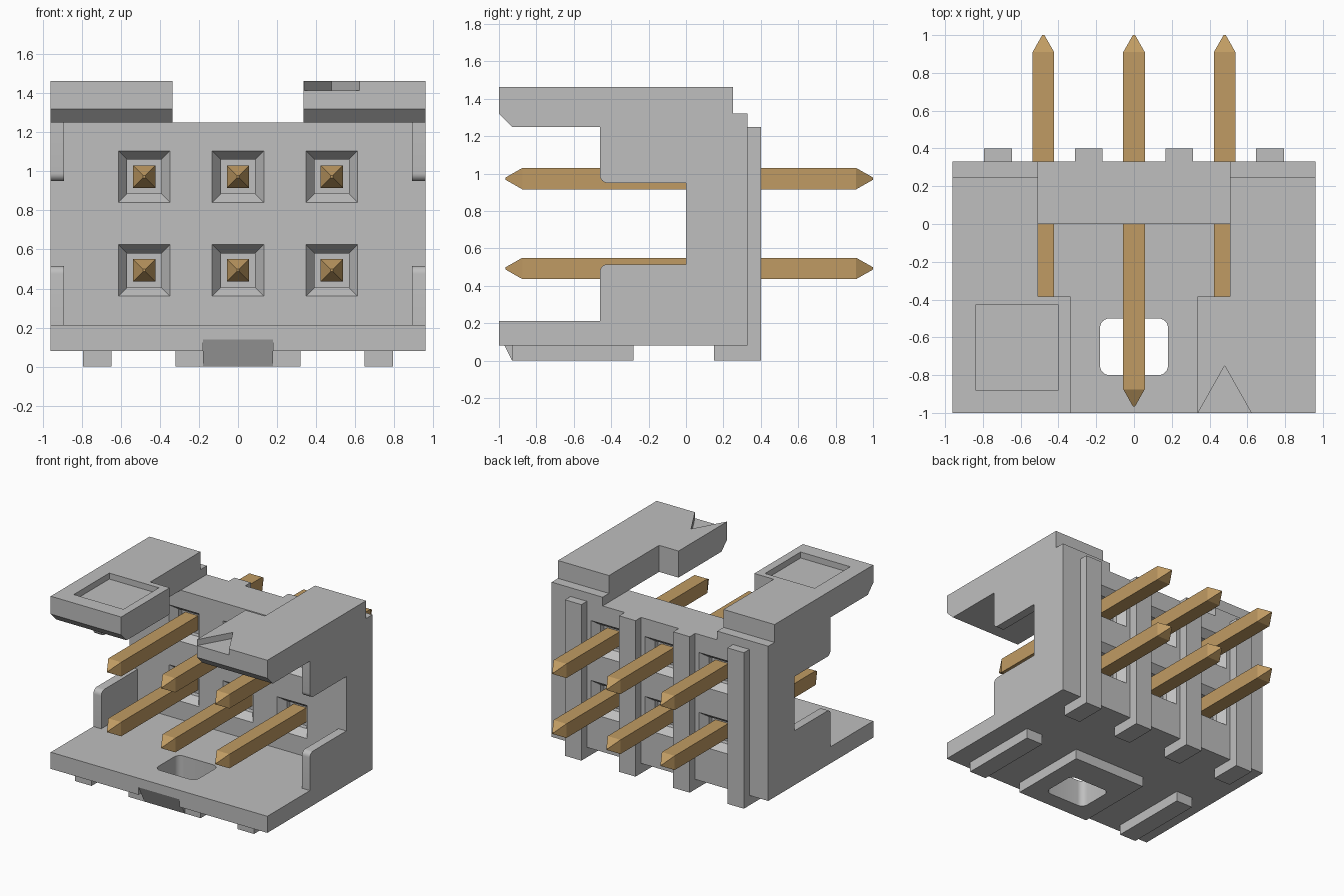
import bpy, bmesh, math
from mathutils import Vector

if "Cube" in bpy.data.objects:
    bpy.data.objects.remove(bpy.data.objects["Cube"], do_unlink=True)


def material(name, rgb):
    m = bpy.data.materials.new(name)
    m.use_nodes = True
    m.diffuse_color = (*rgb, 1)
    b = next(n for n in m.node_tree.nodes if n.type == 'BSDF_PRINCIPLED')
    b.inputs["Base Color"].default_value = (*rgb, 1)
    b.inputs["Roughness"].default_value = 0.6
    return m


GREY = material("grey plastic", (0.52, 0.52, 0.52))
GOLD = material("gold metal", (0.53, 0.33, 0.125))


def finish(name, bm, mat):
    bmesh.ops.recalc_face_normals(bm, faces=bm.faces)
    me = bpy.data.meshes.new(name)
    bm.to_mesh(me)
    bm.free()
    me.materials.append(mat)
    ob = bpy.data.objects.new(name, me)
    bpy.context.collection.objects.link(ob)
    return ob


def loft(name, rings, mat=GREY):
    """Closed solid through rings with equal point counts."""
    bm = bmesh.new()
    vs = [[bm.verts.new(p) for p in r] for r in rings]
    n = len(vs[0])
    for a, b in zip(vs, vs[1:]):
        for i in range(n):
            j = (i + 1) % n
            bm.faces.new((a[i], a[j], b[j], b[i]))
    bm.faces.new(vs[0])
    bm.faces.new(vs[-1])
    return finish(name, bm, mat)


def prism_x(name, yz, x0, x1):
    return loft(name, [[(x, y, z) for y, z in yz] for x in (x0, x1)])


def prism_z(name, xy, z0, z1):
    return loft(name, [[(x, y, z) for x, y in xy] for z in (z0, z1)])


def box(name, x0, x1, y0, y1, z0, z1):
    return prism_z(name, [(x0, y0), (x1, y0), (x1, y1), (x0, y1)], z0, z1)


def square_y(x, z, sections, name, mat=GREY):
    """Square bar along y from (y, half width) sections."""
    return loft(name, [[(x + a * h, y, z + b * h) for a, b in
                        ((-1, -1), (1, -1), (1, 1), (-1, 1))] for y, h in sections], mat)


def arc(cx, cy, r, a0, a1, n=6):
    return [(cx + r * math.cos(math.radians(a0 + (a1 - a0) * i / n)),
             cy + r * math.sin(math.radians(a0 + (a1 - a0) * i / n))) for i in range(n + 1)]


def cut(target, cutter):
    mod = target.modifiers.new("cut", 'BOOLEAN')
    mod.operation, mod.solver, mod.object = 'DIFFERENCE', 'EXACT', cutter
    bpy.context.view_layer.objects.active = target
    bpy.ops.object.modifier_apply(modifier=mod.name)
    bpy.data.objects.remove(cutter, do_unlink=True)


PIN_X, PIN_Z = (-0.48, 0, 0.48), (0.493, 0.973)

# Back wall with a funnel pocket on both sides of every pin
wall = box("back_wall", -0.96, 0.96, 0, 0.33, 0.08, 1.25)
for x in PIN_X:
    for z in PIN_Z:
        cut(wall, square_y(x, z, [(-0.02, 0.1475), (0.06, 0.0875), (0.1, 0.0875)], "cutter"))
        cut(wall, square_y(x, z, [(0.35, 0.1475), (0.27, 0.0875), (0.23, 0.0875)], "cutter"))

# Floor with a ramped notch in its front edge, and the wide foot under it
floor = box("floor", -0.96, 0.96, -1, 0, 0.08, 0.213)
cut(floor, prism_x("cutter", [(-1.01, 0.16), (-0.92, -0.02), (-1.01, -0.02)], -0.18, 0.18))
middle_foot = box("middle_foot", -0.32, 0.32, -0.93, -0.28, 0, 0.08)
prism_x("foot_ramp", [(-0.97, 0.08), (-0.93, 0), (-0.93, 0.08)], -0.18, 0.18)

# Rounded window through the floor and the foot
r = 0.05
window = (arc(0.18 - r, -0.5 - r, r, 0, 90) + arc(-0.18 + r, -0.5 - r, r, 90, 180)
          + arc(-0.18 + r, -0.8 + r, r, 180, 270) + arc(0.18 - r, -0.8 + r, r, 270, 360))
for part in (floor, middle_foot):
    cut(part, prism_z("cutter", window, -0.1, 0.4))

# Back ribs that turn under the wall as feet
for i, x in enumerate((-0.72, -0.24, 0.24, 0.72)):
    prism_x(f"back_rib_{i + 1}", [(0.15, 0), (0.40, 0), (0.40, 1.25), (0.33, 1.25),
                                  (0.33, 0.08), (0.15, 0.08)], x - 0.073, x + 0.073)

# Mirrored sides: feet, cheeks and roof arms
ROOF = [(-1, 1.463), (-1, 1.32), (-0.93, 1.25), (0.33, 1.25),
        (0.33, 1.32), (0.25, 1.32), (0.25, 1.463)]
roofs = {}
for side, s in (("left", 1), ("right", -1)):
    box(f"{side}_front_foot", s * 0.647, s * 0.793, -0.93, -0.28, 0, 0.08)
    prism_x(f"{side}_lower_cheek", [(-0.46, 0.213), (0, 0.213), (0, 0.515)]
            + arc(-0.42, 0.475, 0.04, 90, 180), s * 0.89, s * 0.96)
    prism_x(f"{side}_upper_cheek", [(-0.46, 1.25), (0, 1.25), (0, 0.95)]
            + arc(-0.42, 0.99, 0.04, 270, 180), s * 0.89, s * 0.96)
    roofs[side] = prism_x(f"{side}_roof_arm", ROOF, s * 0.336, s * 0.96)
    cut(roofs[side], box("cutter", s * 0.2, s * 0.508, -0.385, 0.5, 1.1, 1.6))

# Arrow notch on the left arm, square recess on the right arm
cut(roofs["left"], prism_z("cutter", [(0.48, -0.75), (0.3276, -1.02), (0.6324, -1.02)], 1.415, 1.6))
cut(roofs["right"], box("cutter", -0.84, -0.40, -0.88, -0.43, 1.415, 1.6))

# Contact pins with pointed ends
for row, z in zip(("lower", "upper"), PIN_Z):
    for col, x in zip(("right", "middle", "left"), PIN_X):
        square_y(x, z, [(-0.965, 0.006), (-0.875, 0.057), (0.91, 0.057), (1, 0.006)],
                 f"{row}_{col}_pin", GOLD)

# Smooth only the rounded corners
for ob in bpy.context.scene.objects:
    ob.select_set(ob.type == 'MESH' and ("cheek" in ob.name or ob in (floor, middle_foot)))
bpy.context.view_layer.objects.active = floor
bpy.ops.object.shade_smooth_by_angle(angle=math.radians(25))
